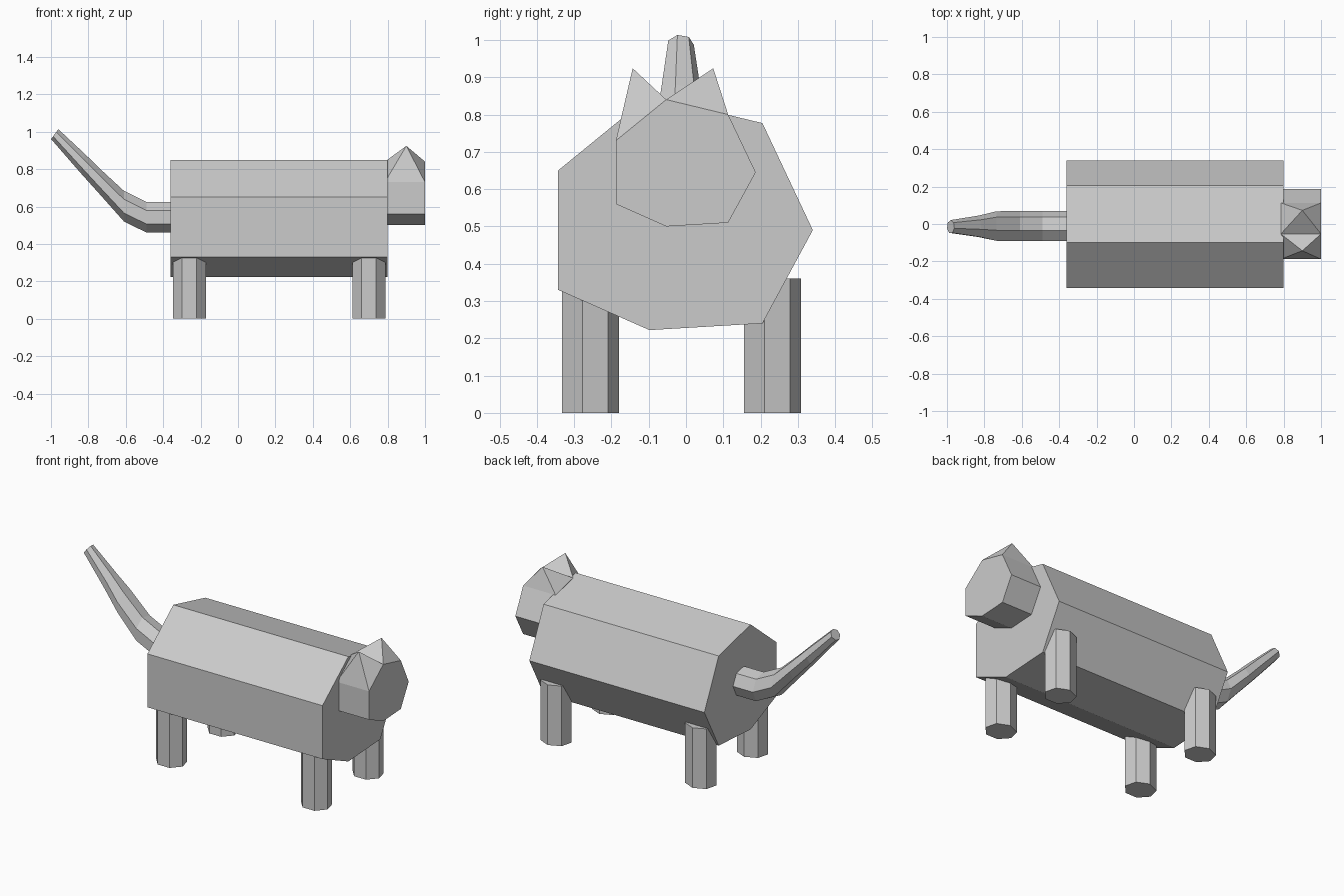
import bpy, bmesh
from math import sin, cos, tau
from mathutils import Vector

if "Cube" in bpy.data.objects:
    bpy.data.objects.remove(bpy.data.objects["Cube"])


def loft(name, rings, peaks=None):
    """Skin a list of rings; peaks maps a side number to the apex replacing that side."""
    bm = bmesh.new()
    loops = [[bm.verts.new(p) for p in ring] for ring in rings]
    n = len(loops[0])
    bm.faces.new(loops[0])
    bm.faces.new(loops[-1])
    for a, b in zip(loops, loops[1:]):
        for i in range(n):
            j = (i + 1) % n
            quad = (a[i], a[j], b[j], b[i])
            if peaks and i in peaks:
                tip = bm.verts.new(peaks[i])
                for k in range(4):
                    bm.faces.new((quad[k], quad[(k + 1) % 4], tip))
            else:
                bm.faces.new(quad)
    bmesh.ops.recalc_face_normals(bm, faces=bm.faces)
    mesh = bpy.data.meshes.new(name)
    bm.to_mesh(mesh)
    bm.free()
    obj = bpy.data.objects.new(name, mesh)
    bpy.context.collection.objects.link(obj)
    return obj


def ring7(center, u, v):
    """Seven-sided ring with its point along u."""
    return [Vector(center) + Vector(u) * cos(tau * i / 7) + Vector(v) * sin(tau * i / 7)
            for i in range(7)]


def profile(x, points):
    return [(x, y, z) for y, z in points]


# Body: seven-sided prism along x
body = [(0.34, 0.49), (0.205, 0.777), (-0.098, 0.85), (-0.343, 0.65),
        (-0.343, 0.33), (-0.098, 0.222), (0.205, 0.24)]
loft("body", [profile(-0.36, body), profile(0.80, body)])

# Head: smaller prism, two upper sides pulled up into pointed ears
head = [(0.187, 0.645), (0.113, 0.80), (-0.053, 0.84), (-0.188, 0.73),
        (-0.188, 0.56), (-0.053, 0.50), (0.113, 0.51)]
loft("head_with_ears", [profile(0.785, head), profile(1.0, head)],
     {1: (0.90, 0.073, 0.924), 2: (0.90, -0.143, 0.924)})

# Legs
for end, x in (("rear", -0.26), ("front", 0.70)):
    for side, y in (("near", -0.26), ("far", 0.228)):
        loft(f"{end}_{side}_leg", [ring7((x, y, z), (0, 0.081, 0), (0.09, 0, 0))
                                   for z in (0, 0.36)])

# Tail: tapering tube (x, z, width radius, lean, height radius)
tail = [(-0.34, 0.543, 0.084, 0, 0.084), (-0.49, 0.543, 0.084, 0, 0.084),
        (-0.61, 0.602, 0.084, 0, 0.084), (-0.735, 0.73, 0.083, 0, 0.071),
        (-0.83, 0.83, 0.060, 0.012, 0.052), (-0.98, 0.987, 0.036, 0.02, 0.027)]
loft("tail", [ring7((x, -0.015, z), (0, w, 0), (lean, 0, h))
              for x, z, w, lean, h in tail])
